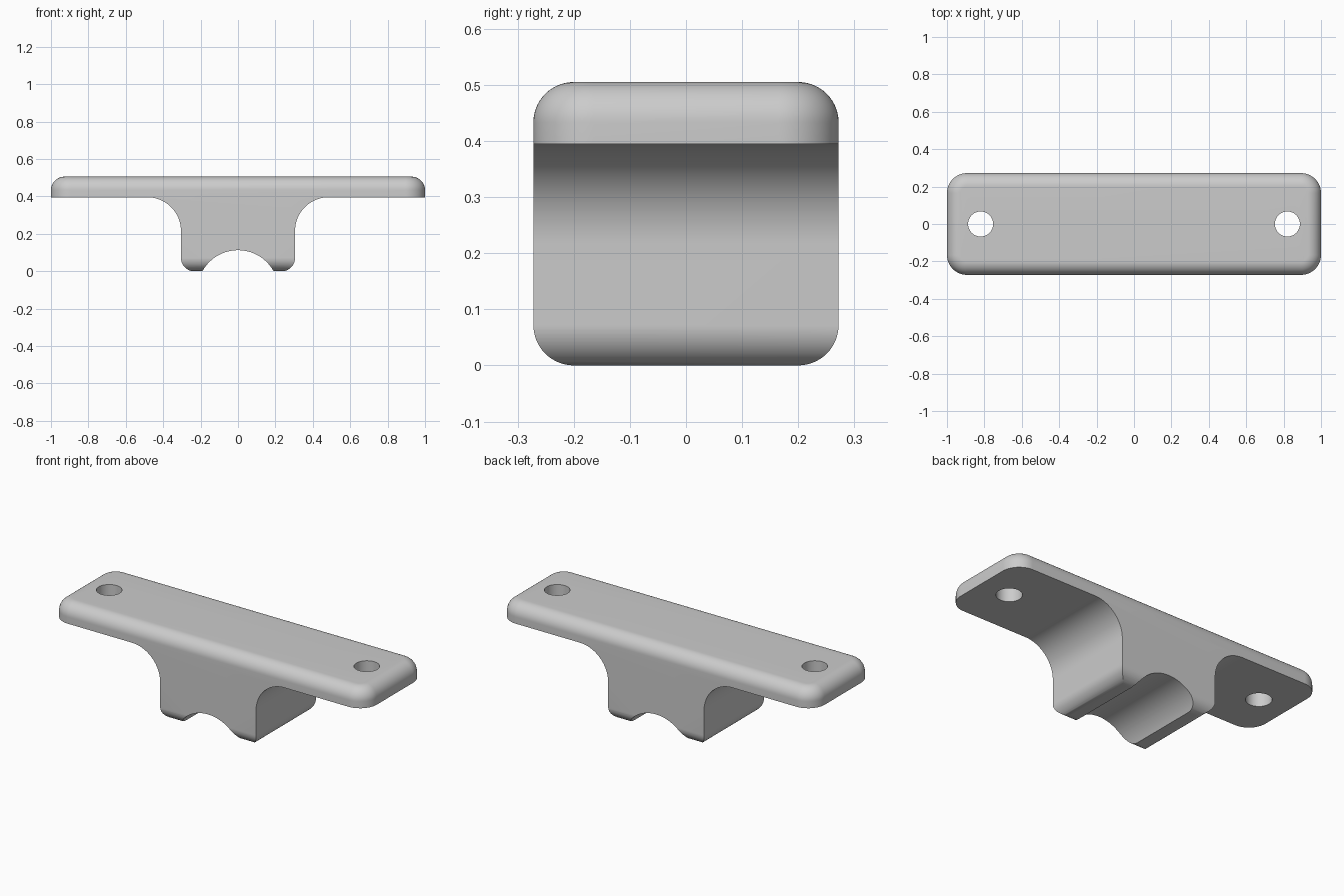
import bpy
import bmesh
from math import sin, cos, pi, asin

if "Cube" in bpy.data.objects:
    bpy.data.objects.remove(bpy.data.objects["Cube"], do_unlink=True)

HALF_L, HALF_W, HEIGHT = 1.0, 0.272, 0.505
PLATE_Z = 0.395      # underside of the plate
STEM = 0.305         # half width of the saddle block
COVE = 0.18          # cove between block and plate
EDGE = 0.072         # rounded outer edges
CORNER = 0.107       # plate corners in plan
GROOVE_R, GROOVE_Z = 0.217, -0.105
HOLE_X, HOLE_R = 0.82, 0.067
DROP = 0.001         # overlap so that cuts stay clean

grey = bpy.data.materials.new("light grey")
grey.use_nodes = True
colour = (0.6, 0.6, 0.6, 1)
grey.diffuse_color = colour
grey.node_tree.nodes["Principled BSDF"].inputs["Base Color"].default_value = colour


def arc(cx, cy, r, a0, a1, n=24):
    return [(cx + r * cos(a0 + (a1 - a0) * i / n),
             cy + r * sin(a0 + (a1 - a0) * i / n)) for i in range(n + 1)]


def loft(name, rings):
    """Closed solid through rings of equal point count."""
    bm = bmesh.new()
    loops = [[bm.verts.new(p) for p in ring] for ring in rings]
    n = len(loops[0])
    for a, b in zip(loops, loops[1:]):
        for i in range(n):
            j = (i + 1) % n
            bm.faces.new((a[i], a[j], b[j], b[i]))
    bm.faces.new(loops[0][::-1])
    bm.faces.new(loops[-1])
    bmesh.ops.recalc_face_normals(bm, faces=bm.faces[:])
    mesh = bpy.data.meshes.new(name)
    bm.to_mesh(mesh)
    bm.free()
    mesh.materials.append(grey)
    ob = bpy.data.objects.new(name, mesh)
    bpy.context.collection.objects.link(ob)
    return ob


def rounded_ring(inset, z):
    r = CORNER - inset
    x, y = HALF_L - CORNER, HALF_W - CORNER
    corners = [(x, y), (-x, y), (-x, -y), (x, -y)]
    return [(px, py, z) for k, (cx, cy) in enumerate(corners)
            for px, py in arc(cx, cy, r, k * pi / 2, (k + 1) * pi / 2, 16)]


# Rounded outer body, edges softened at top and bottom
steps = [i / 14 * pi / 2 for i in range(15)]
bottom = [rounded_ring(EDGE * (1 - sin(a)), EDGE * (1 - cos(a))) for a in steps]
top = [rounded_ring(EDGE * (1 - cos(a)), HEIGHT - EDGE * (1 - sin(a))) for a in steps]
bracket = loft("mounting_bracket", bottom + top)

# Front profile: groove, rounded foot, cove and plate underside
g = asin((-DROP - GROOVE_Z) / GROOVE_R)
half = arc(0, GROOVE_Z, GROOVE_R, pi / 2, g, 28)
half += arc(STEM - EDGE, EDGE - DROP, EDGE, -pi / 2, 0, 16)
half += arc(STEM + COVE, PLATE_Z - COVE, COVE, pi, pi / 2)
half += [(HALF_L + 0.1, PLATE_Z), (HALF_L + 0.1, HEIGHT + 0.1)]
profile = half + [(-x, z) for x, z in reversed(half[1:])]
profile_cutter = loft("profile_cutter", [[(x, y, z) for x, z in profile] for y in (-0.4, 0.4)])

# Screw holes
cutters = [(profile_cutter, 'INTERSECT')]
for side, x in (("left", HOLE_X), ("right", -HOLE_X)):
    circle = arc(x, 0, HOLE_R, 0, 2 * pi, 48)[:-1]
    hole = loft(side + "_hole_cutter", [[(px, py, z) for px, py in circle] for z in (0.3, 0.6)])
    cutters.append((hole, 'DIFFERENCE'))

bpy.ops.object.select_all(action='DESELECT')
bpy.context.view_layer.objects.active = bracket
bracket.select_set(True)
for cutter, operation in cutters:
    mod = bracket.modifiers.new(cutter.name, 'BOOLEAN')
    mod.operation = operation
    mod.solver = 'EXACT'
    mod.object = cutter
    bpy.ops.object.modifier_apply(modifier=mod.name)
    bpy.data.objects.remove(cutter, do_unlink=True)

bpy.ops.object.shade_smooth_by_angle(angle=pi / 6)
